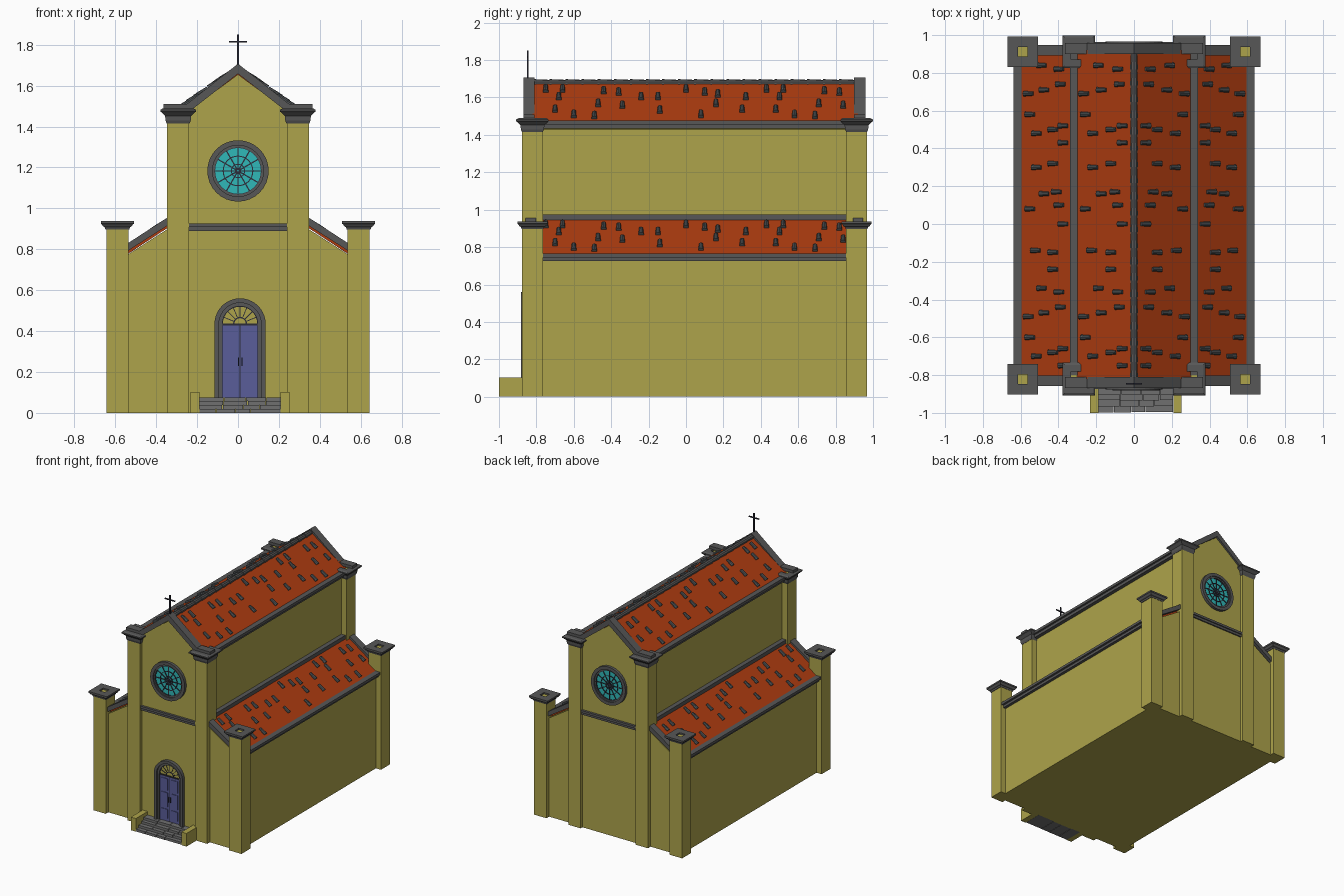
import bpy, bmesh, random
from math import sin, cos, pi
from mathutils import Matrix, Vector

cube = bpy.data.objects.get("Cube")
if cube:
    bpy.data.objects.remove(cube, do_unlink=True)
random.seed(4)


def material(name, r, g, b):
    m = bpy.data.materials.new(name)
    m.use_nodes = True
    m.diffuse_color = (r, g, b, 1)
    bsdf = next(n for n in m.node_tree.nodes if n.type == 'BSDF_PRINCIPLED')
    bsdf.inputs["Base Color"].default_value = (r, g, b, 1)
    return m


PLASTER = material("ochre plaster", .42, .37, .07)
ROOF = material("red roof", .42, .045, .005)
TRIM = material("dark grey trim", .095, .095, .095)
STONE = material("step stone", .16, .16, .16)
TILE = material("loose tile grey", .085, .095, .1)
GLASS = material("turquoise glass", .03, .48, .48)
DOOR = material("blue door", .1, .11, .32)
IRON = material("dark iron", .025, .025, .04)


def finish(bm, name, *mats):
    bmesh.ops.recalc_face_normals(bm, faces=bm.faces[:])
    mesh = bpy.data.meshes.new(name)
    bm.to_mesh(mesh)
    bm.free()
    ob = bpy.data.objects.new(name, mesh)
    for m in mats:
        mesh.materials.append(m)
    bpy.context.collection.objects.link(ob)
    return ob


def add_box(bm, x0, x1, y0, y1, z0, z1):
    mid = Vector((x0 + x1, y0 + y1, z0 + z1)) / 2
    size = Matrix.Diagonal((x1 - x0, y1 - y0, z1 - z0, 1))
    bmesh.ops.create_cube(bm, size=1, matrix=Matrix.Translation(mid) @ size)


def box(name, mat, *bounds):
    bm = bmesh.new()
    add_box(bm, *bounds)
    return finish(bm, name, mat)


def add_prism(bm, pts, y0, y1):
    """Extrude an x-z outline along y."""
    face = bm.faces.new([bm.verts.new((x, y0, z)) for x, z in pts])
    ext = bmesh.ops.extrude_face_region(bm, geom=[face])
    moved = [g for g in ext["geom"] if isinstance(g, bmesh.types.BMVert)]
    bmesh.ops.translate(bm, verts=moved, vec=(0, y1 - y0, 0))


def prism(name, mat, pts, y0, y1):
    bm = bmesh.new()
    add_prism(bm, pts, y0, y1)
    return finish(bm, name, mat)


def arc(cx, cz, r, a0, a1, n):
    return [(cx + r * cos(a0 + (a1 - a0) * i / n), cz + r * sin(a0 + (a1 - a0) * i / n))
            for i in range(n + 1)]


def add_ring(bm, cx, cz, r_out, r_in, y0, y1, sweep=2 * pi, n=32):
    """Ring or half ring made of short wedge blocks welded together."""
    outer, inner = arc(cx, cz, r_out, 0, sweep, n), arc(cx, cz, r_in, 0, sweep, n)
    front = [bm.faces.new([bm.verts.new((x, y0, z)) for x, z in
                           (outer[i], outer[i + 1], inner[i + 1], inner[i])]) for i in range(n)]
    verts = list({v for f in front for v in f.verts})
    bmesh.ops.remove_doubles(bm, verts=verts, dist=.0001)
    faces = [f for f in front if f.is_valid]
    ext = bmesh.ops.extrude_face_region(bm, geom=faces)
    moved = [g for g in ext["geom"] if isinstance(g, bmesh.types.BMVert)]
    bmesh.ops.translate(bm, verts=moved, vec=(0, y1 - y0, 0))


def add_bar(bm, cx, cz, a, r0, r1, w, y0, y1):
    """Flat radial bar in the x-z plane."""
    d, s = Vector((cos(a), sin(a))), Vector((-sin(a), cos(a))) * w / 2
    c = Vector((cx, cz))
    add_prism(bm, [c + d * r0 - s, c + d * r1 - s, c + d * r1 + s, c + d * r0 + s], y0, y1)


def capital(name, cx, cy, rings):
    """Square moulded cap; the last ring is the plaster pillar seen in the hole."""
    bm = bmesh.new()
    loops = [[bm.verts.new((cx + sx * h, cy + sy * h, z))
              for sx, sy in ((-1, -1), (1, -1), (1, 1), (-1, 1))] for h, z in rings]
    for a, b in zip(loops, loops[1:]):
        for i in range(4):
            bm.faces.new((a[i], a[(i + 1) % 4], b[(i + 1) % 4], b[i]))
    bm.faces.new(loops[0][::-1])
    bm.faces.new(loops[-1]).material_index = 1
    return finish(bm, name, TRIM, PLASTER)


OUTER_CAP = [(.058, .896), (.062, .908), (.07, .912), (.076, .922), (.081, .925),
             (.081, .937), (.025, .937), (.025, .925)]
INNER_CAP = [(.056, 1.415), (.062, 1.43), (.064, 1.452), (.08, 1.468), (.087, 1.473),
             (.087, 1.482), (.075, 1.489), (.04, 1.489), (.04, 1.475)]

# Nave body
prism("nave_walls", PLASTER, [(-.3, 0), (.3, 0), (.3, 1.43), (0, 1.655), (-.3, 1.43)], -.855, .945)

# Loose tile layout: distance along the roof, height fraction up the slope
LAYOUT = [(-.75, .8), (-.66, .8), (-.68, .6), (-.7, .28), (-.6, .15), (-.49, .12), (-.47, .43),
          (-.44, .75), (-.36, .72), (-.34, .38), (-.24, .6), (-.15, .6), (-.14, .26), (0, .8),
          (.1, .72), (.08, .15), (.16, .43), (.17, .67), (.3, .28), (.32, .6)]
SPOTS = [(y + k, t) for y, t in LAYOUT for k in (0, 1.18) if y + k < .85]


def roof_tiles(name, low, high):
    bm = bmesh.new()
    low, high = Vector(low), Vector(high)
    turn = (high - low).to_track_quat('Z', 'Y').to_matrix().to_4x4()
    for y, t in SPOTS:
        p = low.lerp(high, t) + Vector((0, y, .004))
        bmesh.ops.create_cone(bm, cap_ends=True, segments=10, radius1=.015, radius2=.011,
                              depth=.058, matrix=Matrix.Translation(p) @ turn)
    return finish(bm, name, TILE)


for side, s in (("left", 1), ("right", -1)):
    def span(a, b):
        return sorted((s * a, s * b))

    # Side aisle, roofs and their loose tiles
    prism(side + "_aisle_walls", PLASTER,
          [(s * .28, 0), (s * .6, 0), (s * .6, .735), (s * .28, .94)], -.845, .935)
    prism(side + "_aisle_roof", ROOF,
          [(s * .29, .977), (s * .61, .755), (s * .61, .73), (s * .29, .94)], -.82, .91)
    prism(side + "_nave_roof", ROOF,
          [(0, 1.685), (s * .315, 1.465), (s * .315, 1.44), (0, 1.64)], -.82, .92)
    roof_tiles(side + "_aisle_tiles", (s * .59, 0, .767), (s * .32, 0, .955))
    roof_tiles(side + "_nave_tiles", (s * .3, 0, 1.475), (0, 0, 1.685))

    # Stepped eaves and the flashing where the aisle meets the nave
    bm = bmesh.new()
    add_box(bm, *span(.3, .34), -.8, .9, 1.455, 1.476)
    add_box(bm, *span(.29, .325), -.8, .9, 1.433, 1.456)
    finish(bm, side + "_nave_eaves", TRIM)
    bm = bmesh.new()
    add_box(bm, *span(.587, .638), -.8, .9, .745, .765)
    add_box(bm, *span(.58, .622), -.8, .9, .725, .746)
    finish(bm, side + "_aisle_eaves", TRIM)
    box(side + "_flashing", TRIM, *span(.29, .335), -.8, .9, .945, .975)

    for end, y, wall, inward in (("front", -.821, -.857, 1), ("back", .912, .947, -1)):
        # Corner pillars, their caps and the sloping aisle coping
        for label, x, top, rings in (("outer", .59, .9, OUTER_CAP), ("inner", .2925, 1.42, INNER_CAP)):
            name = f"{end}_{side}_{label}"
            box(name + "_pillar", PLASTER, *span(x - .054, x + .054), y - .056, y + .056, 0, top)
            capital(name + "_cap", s * x, y, rings)
        prism(f"{end}_{side}_aisle_coping", TRIM,
              [(s * .33, .965), (s * .55, .822), (s * .55, .785), (s * .33, .925)],
              wall, wall + inward * .055)

# Ridge of overlapping barrel tiles
bm = bmesh.new()
along = Matrix.Rotation(-pi / 2, 4, 'X')
for i in range(20):
    bmesh.ops.create_cone(bm, cap_ends=True, segments=10, radius1=.022, radius2=.018, depth=.092,
                          matrix=Matrix.Translation((0, -.77 + i * .086, 1.676)) @ along)
finish(bm, "ridge_tiles", TRIM)

for end, wall, o in (("front", -.855, -1), ("back", .945, 1)):
    # Gable coping that flattens over the caps
    half = [(.25, 1.51), (.365, 1.51), (.365, 1.487), (.22, 1.487)]
    prism(end + "_gable_coping", TRIM,
          [(0, 1.707)] + half + [(0, 1.658)] + [(-x, z) for x, z in half[::-1]],
          wall + o * .014, wall - o * .046)

    # String course
    bm = bmesh.new()
    for z0, z1, d in ((.89, .91, .01), (.908, .926, .018)):
        add_box(bm, -.245, .245, *sorted((wall - o * .01, wall + o * d)), z0, z1)
    finish(bm, end + "_string_course", TRIM)

    # Rose window: moulded ring, glass and tracery
    cz = 1.183
    bm = bmesh.new()
    add_ring(bm, 0, cz, .15, .125, wall, wall + o * .022)
    add_ring(bm, 0, cz, .13, .114, wall, wall + o * .014)
    finish(bm, end + "_rose_ring", TRIM)
    prism(end + "_rose_glass", GLASS, arc(0, cz, .118, 0, 2 * pi, 32)[:-1], wall, wall + o * .004)
    bm = bmesh.new()
    for r in (.117, .075, .035):
        add_ring(bm, 0, cz, r, r - .005, wall, wall + o * .009)
    for i in range(12):
        add_bar(bm, 0, cz, i * pi / 6, .012, .116, .006, wall, wall + o * .008)
    add_ring(bm, 0, cz, .016, .004, wall, wall + o * .01, n=16)
    finish(bm, end + "_rose_tracery", IRON)

# Door surround
dx, spring, base = .01, .435, .075
bm = bmesh.new()
for r_out, r_in, y in ((.125, .103, -.882), (.106, .086, -.87)):
    add_ring(bm, dx, spring, r_out, r_in, -.85, y, pi, 20)
    for s in (-1, 1):
        add_box(bm, *sorted((dx + s * r_in, dx + s * r_out)), y, -.85, base, spring)
finish(bm, "door_surround", TRIM)

# Door leaves with raised panels
bm = bmesh.new()
for s in (-1, 1):
    add_box(bm, *sorted((dx + s * .002, dx + s * .086)), -.86, -.85, base, spring - .008)
    for z0, z1 in ((.1, .17), (.19, .3), (.32, .41)):
        add_box(bm, *sorted((dx + s * .018, dx + s * .07)), -.864, -.855, z0, z1)
finish(bm, "door_leaves", DOOR)
bm = bmesh.new()
add_box(bm, dx - .002, dx + .002, -.863, -.85, base, spring)
add_box(bm, dx - .088, dx + .088, -.866, -.85, spring - .008, spring + .002)
for s in (-1, 1):
    add_box(bm, *sorted((dx + s * .006, dx + s * .011)), -.868, -.855, .23, .27)

# Fanlight bars
add_ring(bm, dx, spring, .034, .028, -.862, -.85, pi, 12)
add_ring(bm, dx, spring, .09, .084, -.862, -.85, pi, 20)
for i in range(1, 8):
    add_bar(bm, dx, spring, i * pi / 8, .03, .088, .004, -.862, -.85)
finish(bm, "door_ironwork", IRON)
prism("fanlight", PLASTER, arc(dx, spring, .09, 0, pi, 20), -.859, -.85)

# Entrance steps of irregular stones, between low side walls
bm = bmesh.new()
for i in range(4):
    y0, x = -.998 + i * .031, -.19
    while x < .205:
        x1 = x + random.uniform(.07, .13)
        x1 = .21 if x1 > .17 else x1
        add_box(bm, x, x1 - .003, y0 + random.uniform(0, .004), -.85, i * .019, (i + 1) * .019)
        x = x1
finish(bm, "entrance_steps", STONE)
for side, x0, x1 in (("right", -.232, -.188), ("left", .208, .252)):
    box(side + "_step_wall", PLASTER, x0, x1, -1, -.85, 0, .103)

# Roof cross
bm = bmesh.new()
add_box(bm, -.004, .004, -.849, -.841, 1.69, 1.85)
add_box(bm, -.043, .043, -.849, -.841, 1.81, 1.818)
finish(bm, "roof_cross", IRON)
